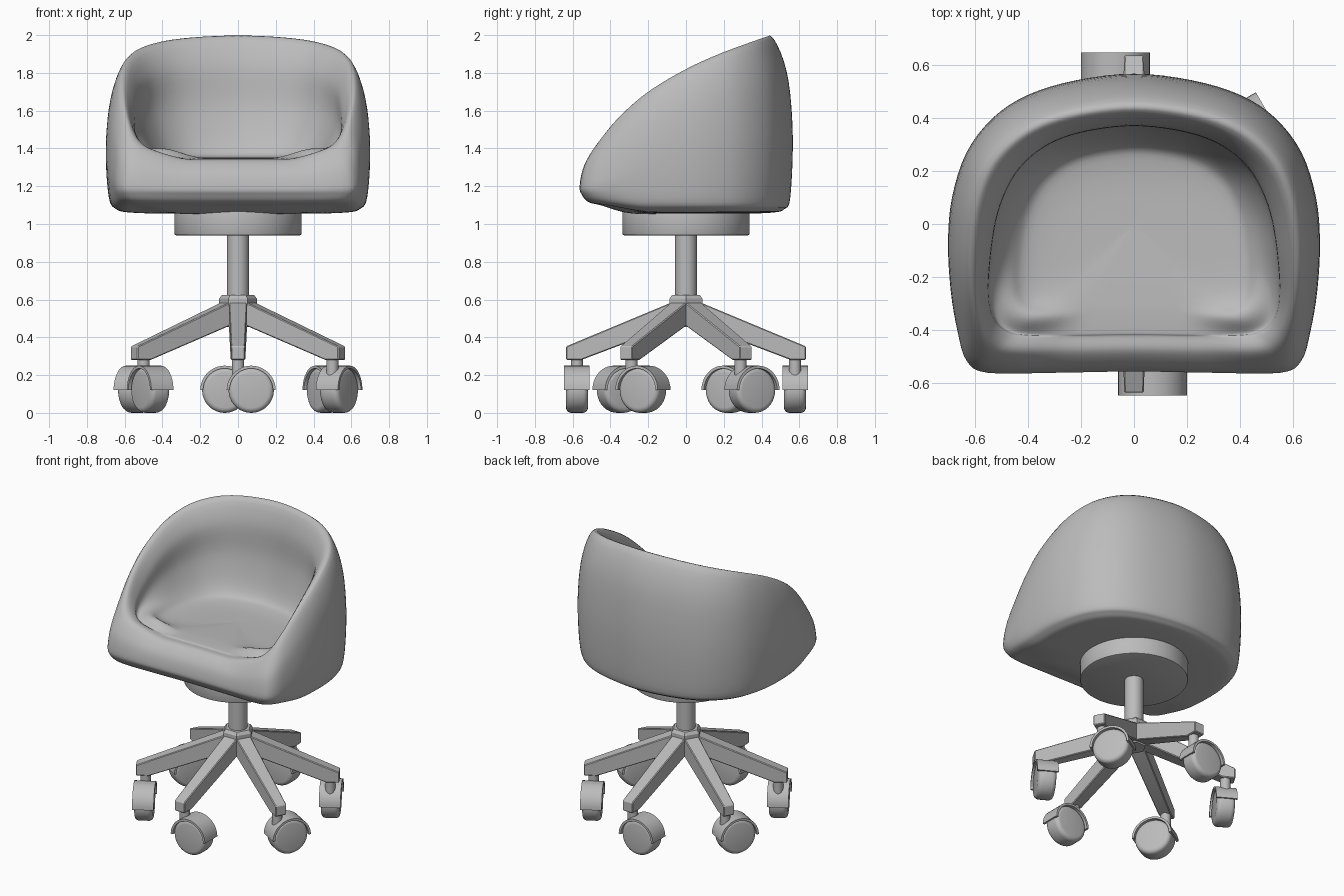
import bpy, bmesh, math
from mathutils import Vector, Matrix

cube = bpy.data.objects.get("Cube")
if cube:
    bpy.data.objects.remove(cube, do_unlink=True)

grey = bpy.data.materials.new("plain grey")
grey.use_nodes = True
colour = (0.5, 0.5, 0.5, 1)
grey.diffuse_color = colour
grey.node_tree.nodes["Principled BSDF"].inputs["Base Color"].default_value = colour


def add_object(name, mesh, turn=0):
    obj = bpy.data.objects.new(name, mesh)
    obj.rotation_euler.z = turn
    bpy.context.collection.objects.link(obj)
    return obj


def make_mesh(name, bm, angle=35):
    """Finish a bmesh as a smooth shaded mesh with sharp edges kept."""
    bmesh.ops.recalc_face_normals(bm, faces=bm.faces)
    mesh = bpy.data.meshes.new(name)
    bm.to_mesh(mesh)
    bm.free()
    mesh.materials.append(grey)
    temp = add_object(name + "_temp", mesh)
    bpy.ops.object.select_all(action='DESELECT')
    temp.select_set(True)
    bpy.context.view_layer.objects.active = temp
    bpy.ops.object.shade_smooth_by_angle(angle=math.radians(angle))
    bpy.data.objects.remove(temp, do_unlink=True)
    return mesh


def bevel_sharp(bm, width, segments, limit=0.6):
    edges = [e for e in bm.edges if e.calc_face_angle(0) > limit]
    bmesh.ops.bevel(bm, geom=edges, offset=width, segments=segments,
                    profile=0.5, affect='EDGES')


def cylinder(bottom, top, z0, z1, sides, turn=0):
    bm = bmesh.new()
    place = Matrix.Translation((0, 0, (z0 + z1) / 2)) @ Matrix.Rotation(turn, 4, 'Z')
    bmesh.ops.create_cone(bm, cap_ends=True, segments=sides, radius1=bottom, radius2=top,
                          depth=z1 - z0, matrix=place)
    return bm


def prism(points, along):
    bm = bmesh.new()
    face = bm.faces.new([bm.verts.new(p) for p in points])
    new = bmesh.ops.extrude_face_region(bm, geom=[face])["geom"]
    bmesh.ops.translate(bm, vec=along, verts=[v for v in new if isinstance(v, bmesh.types.BMVert)])
    bmesh.ops.recalc_face_normals(bm, faces=bm.faces)
    return bm


def spline(points, steps, closed=False):
    """Smooth curve passing through every point."""
    pts = [Vector(p) for p in points]
    n = len(pts)
    pick = (lambda i: pts[i % n]) if closed else (lambda i: pts[max(0, min(n - 1, i))])
    out = []
    for i in range(n if closed else n - 1):
        a, b, c, d = (pick(i + k) for k in (-1, 0, 1, 2))
        for s in range(steps):
            t = s / steps
            out.append(b + (c - a) * t / 2 + (a * 2 - b * 5 + c * 4 - d) * t * t / 2
                       + (b * 3 - a - c * 3 + d) * t ** 3 / 2)
    return out if closed else out + [pts[-1]]


def lookup(table, x):
    for (x0, v0), (x1, v1) in zip(table, table[1:]):
        if x <= x1:
            return v0 + (v1 - v0) * max(0, (x - x0) / (x1 - x0))
    return table[-1][1]


def smooth(x, lo, hi):
    t = max(0, min(1, (x - lo) / (hi - lo)))
    return t * t * (3 - 2 * t)


def mix(a, b, t):
    return a + (b - a) * t


# Tub seat: plan outline, rim height and wall widths
half = [(0, .565), (.22, .54), (.4, .485), (.53, .4), (.63, .27), (.685, .1), (.7, -.07),
        (.69, -.25), (.665, -.4), (.63, -.515), (.55, -.56), (.3, -.56), (0, -.555)]
outline = spline(half + [(-x, y) for x, y in half[-2:0:-1]], 4, closed=True)
rim_height = spline([(-.56, 1.2), (-.53, 1.32), (-.45, 1.45), (-.35, 1.57), (-.2, 1.7),
                     (0, 1.82), (.2, 1.91), (.45, 2)], 5)
crest_scale = spline([(-.56, .86), (-.4, .89), (0, .87), (.27, .85), (.57, .785)], 5)
lip_scale = spline([(-.56, .76), (-.4, .82), (-.1, .775), (.27, .72), (.57, .665)], 5)


def seat_profile(x, y):
    kc, lip = lookup(crest_scale, y), lookup(lip_scale, y)
    arm = max(smooth(abs(x), .3, .64), smooth(y, -.4, -.2))
    front = smooth(-y, .1, .55)
    crest = mix(1.335, lookup(rim_height, y * kc), arm)
    base = 1.06 + .04 * smooth(-y, .2, .6)
    low = base + mix(.085, .055, front)
    seat = 1.35
    rows = [(0, 1.055), (.5, 1.055), (.8, base), (.92, base + .018), (.978, low),
            (1, mix(low, crest, mix(.4, .2, front))),
            (mix(kc, 1, .73), mix(low, crest, mix(.78, .66, front))), (kc, crest),
            (lip, mix(seat, crest, mix(.78, .6, front))),
            (lip - .025, mix(seat, crest, mix(.42, .25, front))),
            (lip - .13, seat + .05 * arm), (lip - .28, seat), (0, seat - .01)]
    return [(x * s, y * s, z) for s, z in spline(rows, 5)]


bm = bmesh.new()
columns = [[bm.verts.new(p) for p in seat_profile(*c)] for c in outline]
for left, right in zip(columns, columns[1:] + columns[:1]):
    for i in range(len(left) - 1):
        bm.faces.new((left[i], right[i], right[i + 1], left[i + 1]))
bmesh.ops.remove_doubles(bm, verts=bm.verts, dist=.0005)
add_object("tub_seat", make_mesh("tub_seat", bm, 80))

# Seat plate, column and hub
bm = cylinder(.337, .337, .94, 1.09, 48)
bevel_sharp(bm, .01, 2)
add_object("seat_plate", make_mesh("seat_plate", bm))
add_object("column", make_mesh("column", cylinder(.058, .058, .5, .96, 32)))
sixth = math.pi / 6
add_object("hub_collar", make_mesh("hub_collar", cylinder(.1, .1, .575, .605, 6, sixth)))
add_object("hub_cap", make_mesh("hub_cap", cylinder(.1, .085, .605, .625, 6, sixth)))
add_object("hub_core", make_mesh("hub_core", cylinder(.075, .09, .455, .58, 6, sixth)))

# Leg, pointing along +x and narrowing towards its tip
bm = prism([(.04, -.05, .6), (.635, -.05, .352), (.635, -.05, .28), (.555, -.05, .28),
            (.04, -.05, .475)], (0, .1, 0))
for v in bm.verts:
    v.co.y *= mix(1, .75, v.co.x / .63)
bevel_sharp(bm, .005, 1)
leg = make_mesh("leg", bm, 25)

# Caster: stem, wheel and half-round hood
bm = cylinder(.032, .032, .2, .3, 20)
bmesh.ops.translate(bm, vec=(.577, 0, 0), verts=bm.verts)
stem = make_mesh("caster_stem", bm)

bm = cylinder(.12, .12, -.058, .058, 36)
bevel_sharp(bm, .027, 4)
bmesh.ops.transform(bm, verts=bm.verts, matrix=Matrix.Translation((.577, .07, .12))
                    @ Matrix.Rotation(math.pi / 2, 4, 'Y'))
wheel = make_mesh("caster_wheel", bm)

arc = [(math.cos(math.pi * i / 20), math.sin(math.pi * i / 20)) for i in range(21)]
ring = [(c * .13, s * .13) for c, s in arc] + [(c * .115, s * .115) for c, s in arc[::-1]]
bm = prism([(.51, .07 + y, .12 + z) for y, z in ring], (.135, 0, 0))
hood = make_mesh("caster_hood", bm)

# Six legs, each with its caster
for i in range(6):
    turn = math.radians(30 + 60 * i)
    for name, mesh in (("leg", leg), ("caster_stem", stem),
                       ("caster_wheel", wheel), ("caster_hood", hood)):
        add_object(f"{name}_{i + 1}", mesh, turn)
